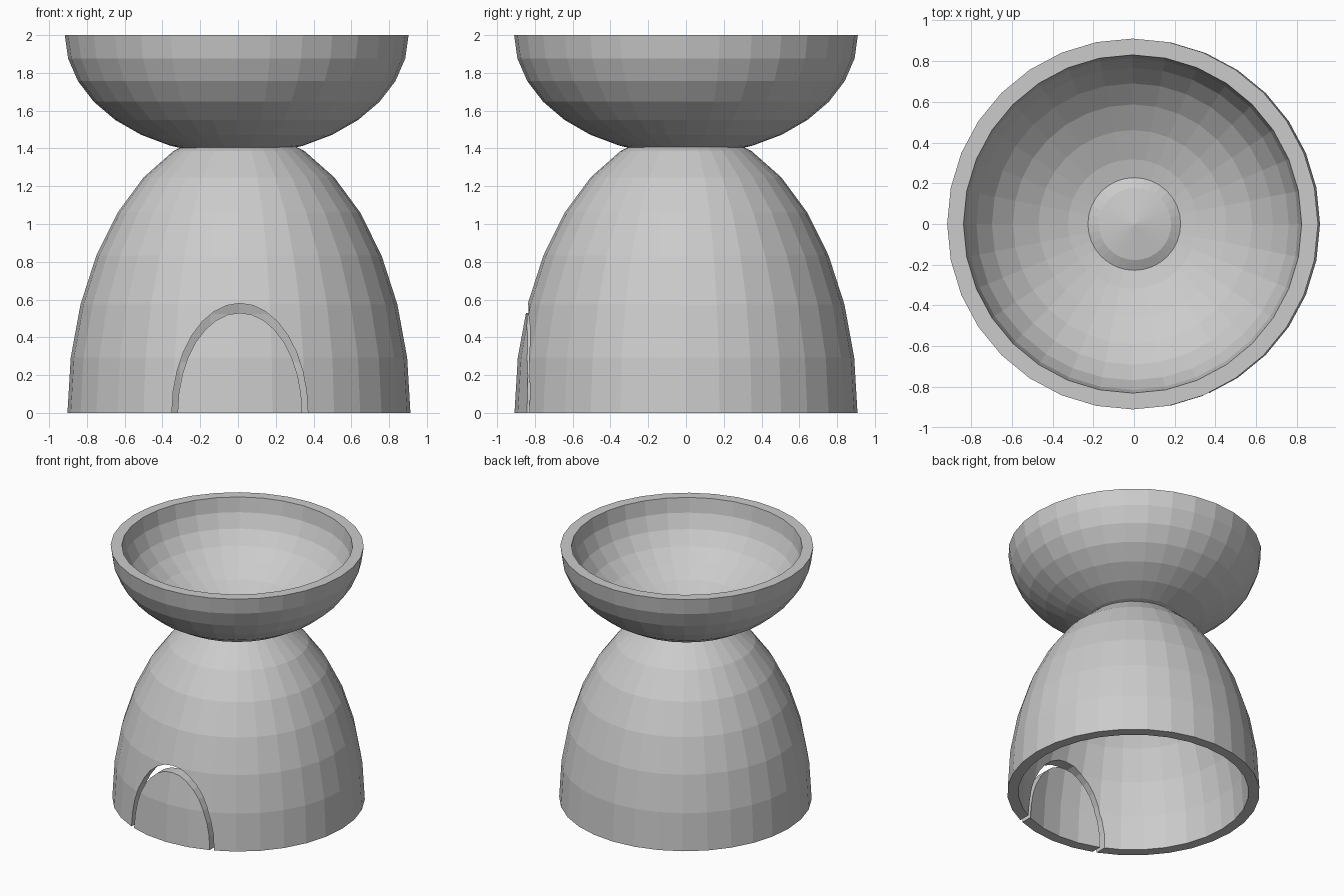
import bpy, bmesh, math
from mathutils import Vector

if "Cube" in bpy.data.objects:
    bpy.data.objects.remove(bpy.data.objects["Cube"])

SEGMENTS = 32      # sides around each shell
RINGS = 8          # bands from rim to pole
INNER = 0.912      # inner surface relative to the outer one

grey = bpy.data.materials.new("plain_grey")
grey.use_nodes = True
grey.diffuse_color = (0.6, 0.6, 0.6, 1)
grey.node_tree.nodes["Principled BSDF"].inputs["Base Color"].default_value = (0.6, 0.6, 0.6, 1)


def finish(name, bm):
    bmesh.ops.recalc_face_normals(bm, faces=bm.faces)
    mesh = bpy.data.meshes.new(name)
    bm.to_mesh(mesh)
    bm.free()
    mesh.materials.append(grey)
    obj = bpy.data.objects.new(name, mesh)
    bpy.context.collection.objects.link(obj)
    return obj


def half_shell(name, radius, height, centre):
    """Hollow half ellipsoid with a flat rim; a negative height opens upward."""
    bm = bmesh.new()
    angles = [math.pi / 2 * i / RINGS for i in range(RINGS + 1)]
    outer = [(radius * math.cos(a), height * math.sin(a)) for a in angles]
    inner = [(r * INNER, z * INNER) for r, z in outer]
    profile = outer[::-1] + inner
    verts = [bm.verts.new((r, 0, z)) for r, z in profile]
    edges = [bm.edges.new(pair) for pair in zip(verts, verts[1:])]
    bmesh.ops.spin(bm, geom=verts + edges, cent=(0, 0, 0), axis=(0, 0, 1),
                   angle=math.tau, steps=SEGMENTS)
    bmesh.ops.remove_doubles(bm, verts=bm.verts, dist=0.0005)
    bmesh.ops.translate(bm, verts=bm.verts, vec=Vector(centre))
    return finish(name, bm)


def arch_cutter(name, half_width, height):
    """Elliptical bar running through the front wall."""
    bm = bmesh.new()
    loop = []
    for i in range(SEGMENTS):
        a = math.tau * i / SEGMENTS
        loop.append(bm.verts.new((0.01 + half_width * math.cos(a), -1.2, height * math.sin(a))))
    face = bm.faces.new(loop)
    solid = bmesh.ops.extrude_face_region(bm, geom=[face], use_keep_orig=True)
    moved = [v for v in solid["geom"] if isinstance(v, bmesh.types.BMVert)]
    bmesh.ops.translate(bm, verts=moved, vec=(0, 0.9, 0))
    obj = finish(name, bm)
    obj.hide_render = True
    return obj


def cut(obj, cutter, operation):
    """Apply a boolean and remove its cutter."""
    mod = obj.modifiers.new("arch", "BOOLEAN")
    mod.object = cutter
    mod.operation = operation
    mod.solver = "EXACT"
    bpy.context.view_layer.update()
    graph = bpy.context.evaluated_depsgraph_get()
    result = bpy.data.meshes.new_from_object(obj.evaluated_get(graph))
    obj.modifiers.clear()
    obj.data = result
    bpy.data.objects.remove(cutter)


# Domed base and the arched door, split by a narrow gap
base = half_shell("domed_base", 0.908, 1.5, (0.005, 0, 0))
door = half_shell("arched_door", 0.908, 1.5, (0.005, 0, 0))
cut(base, arch_cutter("opening_cutter", 0.36, 0.58), "DIFFERENCE")
cut(door, arch_cutter("door_cutter", 0.33, 0.53), "INTERSECT")

# Open bowl resting over the tip of the dome
half_shell("top_bowl", 0.91, -0.635, (-0.007, 0, 2))
